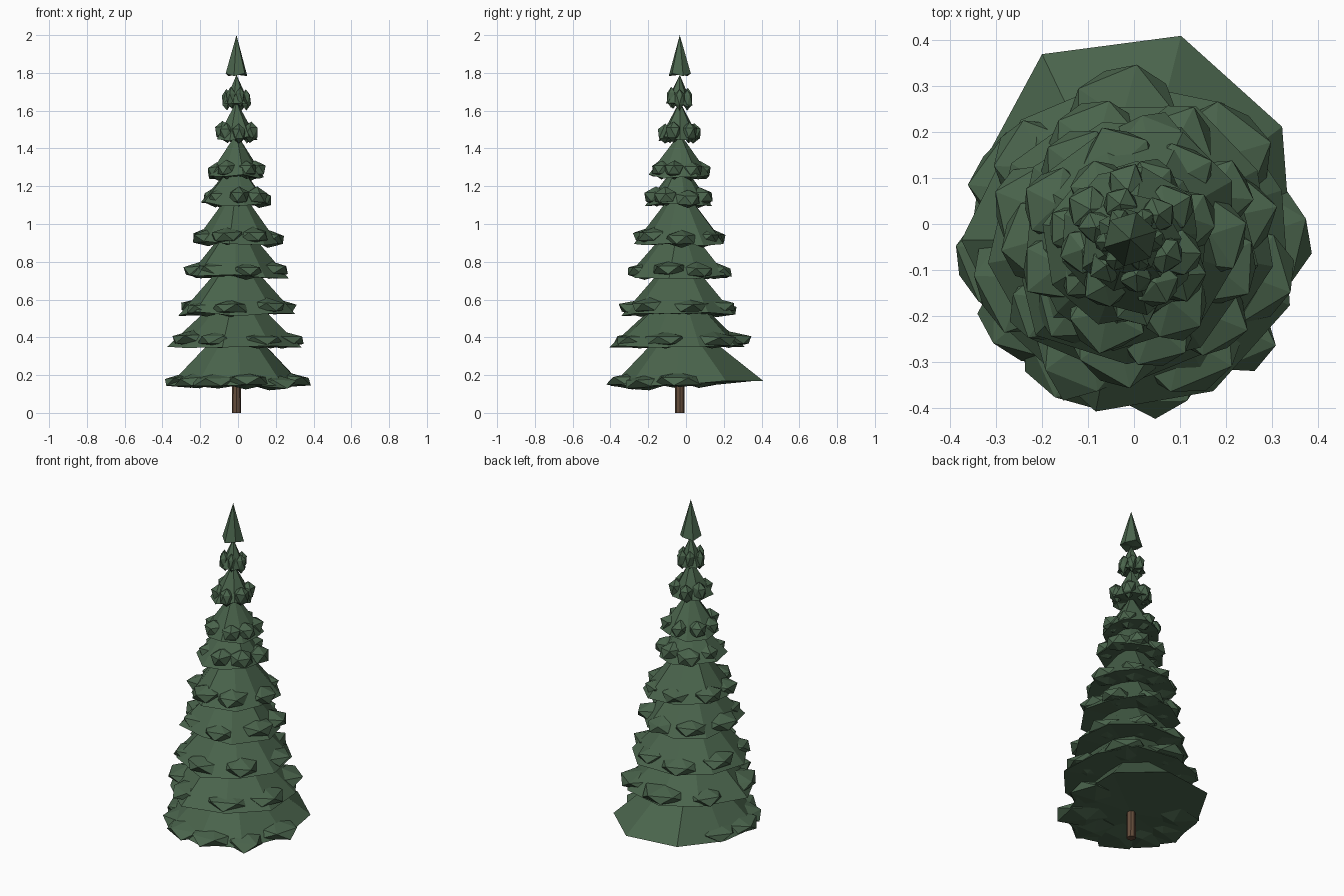
import bpy, bmesh, random
from math import cos, sin, radians, pi
from mathutils import Vector, Matrix

cube = bpy.data.objects.get("Cube")
if cube:
    bpy.data.objects.remove(cube)
random.seed(5)
AXIS = Vector((-0.008, -0.033, 0))


def material(name, rgb):
    m = bpy.data.materials.new(name)
    m.use_nodes = True
    m.diffuse_color = (*rgb, 1)
    m.node_tree.nodes["Principled BSDF"].inputs["Base Color"].default_value = (*rgb, 1)
    return m


GREEN = material("needle green", (0.068, 0.127, 0.072))
BROWN = material("bark brown", (0.13, 0.075, 0.045))


def finish(bm, name, mat):
    bmesh.ops.recalc_face_normals(bm, faces=bm.faces)
    me = bpy.data.meshes.new(name)
    bm.to_mesh(me)
    bm.free()
    me.materials.append(mat)
    ob = bpy.data.objects.new(name, me)
    bpy.context.collection.objects.link(ob)


def skirt(name, rim, apex_z):
    """Closed cone from a list of rim (angle, radius, z) to a tip."""
    bm = bmesh.new()
    ring = [bm.verts.new(AXIS + Vector((r * cos(a), r * sin(a), z))) for a, r, z in rim]
    tip = bm.verts.new(AXIS + Vector((0, 0, apex_z)))
    base = bm.verts.new(AXIS + Vector((0, 0, sum(p[2] for p in rim) / len(rim))))
    for a, b in zip(ring, ring[1:] + ring[:1]):
        bm.faces.new((a, b, tip))
        bm.faces.new((b, a, base))
    finish(bm, name, GREEN)


def tufts(name, angles, reach, z, half_height):
    """Flattened faceted clumps around the rim of a tier."""
    bm = bmesh.new()
    for a in angles:
        wide = reach * random.uniform(0.3, 0.38)
        deep = reach * random.uniform(0.34, 0.42)
        place = (Matrix.Translation(AXIS + Vector((0, 0, z + random.uniform(-0.008, 0.008))))
                 @ Matrix.Rotation(a, 4, 'Z')
                 @ Matrix.Translation((reach * random.uniform(0.99, 1.04) - deep, 0, 0))
                 @ Matrix.Rotation(random.uniform(-0.03, 0.12), 4, 'Y')
                 @ Matrix.Diagonal((deep, wide, half_height, 1))
                 @ Matrix.Rotation(random.uniform(0, pi), 4, 'Z'))
        for v in bmesh.ops.create_icosphere(bm, subdivisions=1, radius=1)["verts"]:
            v.co = place @ (v.co * random.uniform(0.9, 1.08))
    finish(bm, name, GREEN)


# Trunk
bm = bmesh.new()
bmesh.ops.create_cone(bm, cap_ends=True, segments=8, radius1=0.025, radius2=0.022, depth=0.4,
                      matrix=Matrix.Translation(AXIS + Vector((0, 0, 0.2))))
finish(bm, "trunk", BROWN)

# Lowest tier: wide bare skirt at the back, clumps elsewhere
low_radii = (0.35, 0.41, 0.455, 0.445, 0.36, 0.37, 0.36, 0.36, 0.36)
skirt("branch_tier_1", [(radians(-3 + 39.5 * i), r, 0.17 if 0 < i < 4 else 0.145)
                        for i, r in enumerate(low_radii)], 0.52)
tufts("branch_tips_1", [radians(d) for d in (0, 154, 187, 216, 246, 281, 317)],
      0.4, 0.172, 0.044)

# Upper tiers: clump height, reach, tip height, clump half height
TIERS = [(0.385, 0.382, 0.69, 0.045), (0.56, 0.328, 0.87, 0.045),
         (0.755, 0.29, 1.04, 0.046), (0.93, 0.258, 1.21, 0.048),
         (1.14, 0.195, 1.34, 0.052), (1.285, 0.167, 1.48, 0.05),
         (1.485, 0.12, 1.65, 0.055), (1.665, 0.079, 1.79, 0.057)]
for n, (z, reach, top, half_height) in enumerate(TIERS, 2):
    sides = 9 if n < 8 else 7
    turn = random.uniform(0, 1)
    rim = [(turn + 2 * pi * (i + random.uniform(-0.12, 0.12)) / sides,
            reach * random.uniform(0.86, 1.02),
            z - 0.03 + random.uniform(-0.018, 0.008)) for i in range(sides)]
    skirt(f"branch_tier_{n}", rim, top)
    count = 7 if n < 8 else 6
    turn = n * 0.35
    tufts(f"branch_tips_{n}", [turn + 2 * pi * (i + random.uniform(-0.12, 0.12)) / count
                               for i in range(count)], reach, z, half_height)

# Pointed crown
skirt("crown", [(0.3 + pi * i / 3, 0.06, 1.783 + 0.014 * (i % 2)) for i in range(6)], 2.0)
